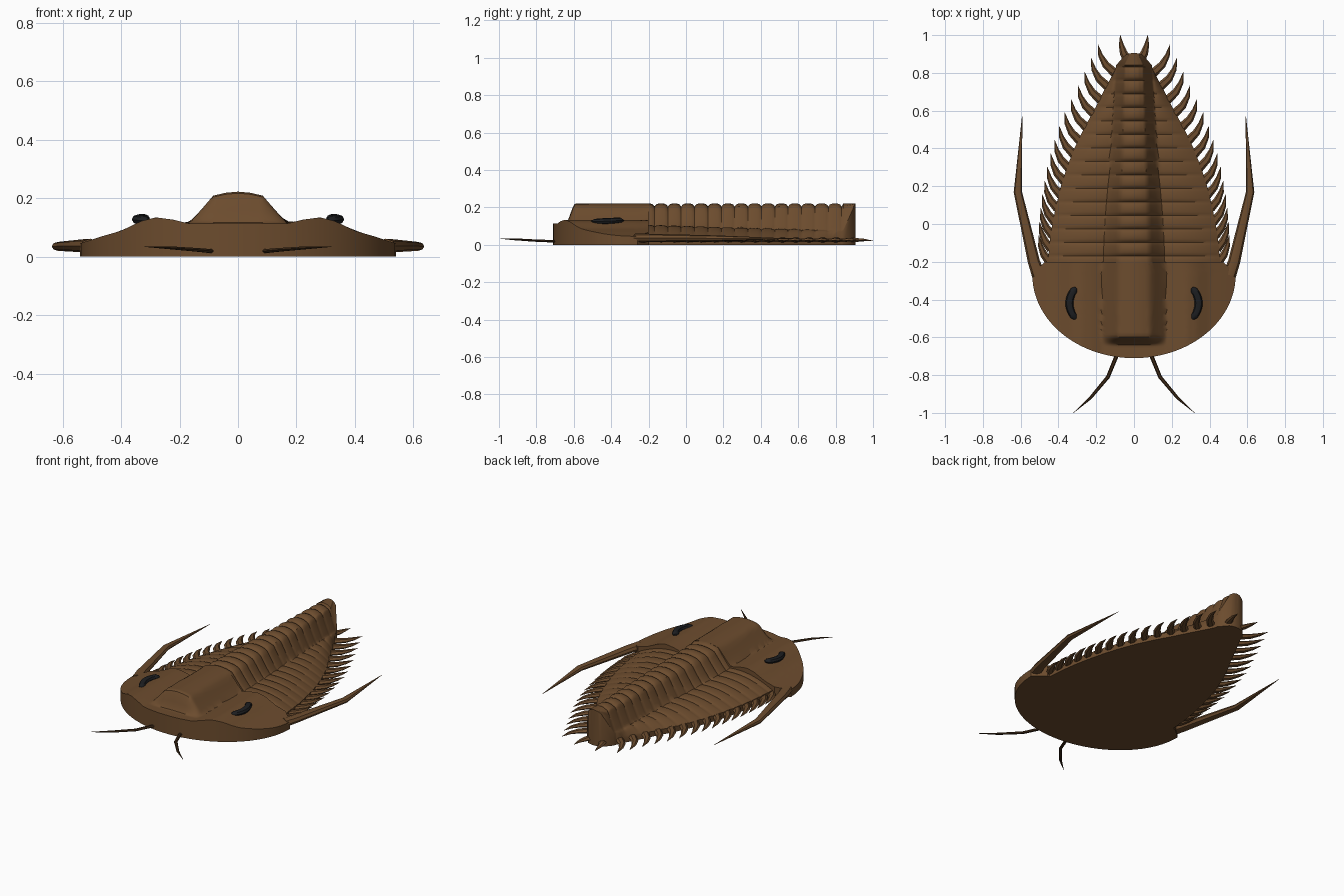
import bpy, bmesh, math
from mathutils import Vector

if "Cube" in bpy.data.objects:
    bpy.data.objects.remove(bpy.data.objects["Cube"])


def material(name, color):
    m = bpy.data.materials.new(name)
    m.diffuse_color = (*color, 1)
    m.use_nodes = True
    m.node_tree.nodes["Principled BSDF"].inputs["Base Color"].default_value = m.diffuse_color
    return m


BROWN = material("shell brown", (0.150, 0.072, 0.027))
DARK = material("dark brown", (0.050, 0.024, 0.009))
BLACK = material("eye black", (0.012, 0.013, 0.015))


def lerp(pts, v):
    """Piecewise linear lookup in a list of (position, value)."""
    if v <= pts[0][0]:
        return pts[0][1]
    for (a, fa), (b, fb) in zip(pts, pts[1:]):
        if v <= b:
            return fa + (fb - fa) * (v - a) / (b - a)
    return pts[-1][1]


def smooth(a, b, v):
    t = min(max((v - a) / (b - a), 0), 1)
    return t * t * (3 - 2 * t)


def finish(bm, name, mat, angle=40):
    bmesh.ops.recalc_face_normals(bm, faces=bm.faces)
    me = bpy.data.meshes.new(name)
    bm.to_mesh(me)
    bm.free()
    me.materials.append(mat)
    me.shade_smooth()
    me.set_sharp_from_angle(angle=math.radians(angle))
    ob = bpy.data.objects.new(name, me)
    bpy.context.collection.objects.link(ob)
    return ob


def shell(name, rows, height, cols=56):
    """Solid with flat base and outline rows (y, half width), topped by height(x, y)."""
    bm = bmesh.new()
    top, base = [], []
    for y, w in rows:
        xs = [w * (2 * i / cols - 1) for i in range(cols + 1)]
        top.append([bm.verts.new((x, y, height(x, y, w))) for x in xs])
        base.append([bm.verts.new((s * w, y, 0)) for s in (-1, 1)])
    for j in range(len(rows) - 1):
        a, b, c, d = top[j], top[j + 1], base[j], base[j + 1]
        for i in range(cols):
            bm.faces.new((a[i], a[i + 1], b[i + 1], b[i]))
        bm.faces.new((c[0], a[0], b[0], d[0]))
        bm.faces.new((c[1], d[1], b[-1], a[-1]))
        bm.faces.new((c[0], d[0], d[1], c[1]))
    for t, b in ((top[0], base[0]), (top[-1], base[-1])):
        bm.faces.new([b[0], *t, b[1]])
    return finish(bm, name, BROWN)


def tube(bm, path, radii, flat=1.0, sides=8):
    """Tapered tube through path; flat scales its vertical thickness."""
    pts = [Vector(p) for p in path]
    rings = []
    for i, p in enumerate(pts):
        t = (pts[min(i + 1, len(pts) - 1)] - pts[max(i - 1, 0)]).normalized()
        side = t.cross(Vector((0, 0, 1))).normalized()
        up = side.cross(t) * flat
        rings.append([bm.verts.new(p + radii[i] * (side * math.cos(k * math.tau / sides)
                      + up * math.sin(k * math.tau / sides))) for k in range(sides)])
    for a, b in zip(rings, rings[1:]):
        for k in range(sides):
            n = (k + 1) % sides
            bm.faces.new((a[k], a[n], b[n], b[k]))
    bm.faces.new(rings[0])
    bm.faces.new(rings[-1])


# central lobe cross-section, 0 at its crest to 1 at the furrow
LOBE = [(0, 1), (0.25, 0.97), (0.5, 0.88), (0.75, 0.42), (1, 0)]

# head shield: half ellipse with cut rear corners and a raised central lobe
CHEEK = [(0, 0.115), (0.17, 0.113), (0.22, 0.126), (0.28, 0.134), (0.33, 0.122),
         (0.40, 0.088), (0.47, 0.068), (0.54, 0.045)]


def head_height(x, y, w):
    x = abs(x)
    lobe = lerp(LOBE, x / 0.17) * smooth(-0.645, -0.59, y)
    return lerp(CHEEK, x) + 0.107 * lobe


head_rows = [(-0.2, 0.47), (-0.23, 0.505), (-0.26, 0.54)]
for i in range(1, 40):
    a = math.radians(90 * i / 39.3)
    head_rows.append((-0.27 - 0.44 * math.sin(a), 0.538 * math.cos(a)))
shell("head_shield", head_rows, head_height)

# segmented body: ribbed, tapering to a rounded tail
START, STEP, SEGMENTS = -0.24, 0.0715, 16
WIDTH = [(-0.25, 0.46), (-0.1, 0.447), (0, 0.433), (0.1, 0.412), (0.2, 0.387),
         (0.3, 0.355), (0.4, 0.316), (0.5, 0.268), (0.6, 0.213), (0.7, 0.162),
         (0.8, 0.108), (0.84, 0.09)]


def body_width(y):
    if y > 0.83:
        return max(0.095 * math.sqrt(max(1 - ((y - 0.83) / 0.075) ** 2, 0)), 0.012)
    return lerp(WIDTH, y)


def body_height(x, y, w):
    x = abs(x)
    k = min(max((y + 0.25) / 1.15, 0), 1)
    r = 0.165 - 0.075 * k
    ridge = abs(math.sin(math.pi * (y - START) / STEP)) ** 0.45 if y < 0.84 else 1
    if x < r:
        side = 0.105 - 0.03 * k
        z = side + (0.222 - side) * lerp(LOBE, x / r)
    else:
        t = (x - r) / max(w - r, 0.02)
        z = (0.105 - 0.03 * k) * (1 - t ** 1.8) + (0.045 - 0.015 * k) * t ** 1.8
        z += 0.012 * math.sin(math.pi * min(t, 1)) * (1 - k)
    return z * (0.925 + 0.075 * ridge)


body_rows = [START + STEP * i / 8 for i in range(SEGMENTS * 8 - 6)]
body_rows += [0.895, 0.9, 0.903, 0.905]
shell("segmented_body", [(y, body_width(y)) for y in sorted(body_rows)], body_height)

# eyes, cheek spines, antennae, one per side
for name, s in (("left", -1), ("right", 1)):
    bm = bmesh.new()
    path = []
    for i in range(13):
        t = i / 6 - 1
        path.append((s * (0.342 - 0.034 * t * t), -0.42 + 0.083 * t, 0.127 + 0.004 * t))
    tube(bm, path, [0.008] + [0.018 + 0.003 * math.sin(math.pi * i / 12)
                              for i in range(1, 12)] + [0.008], 0.8)
    finish(bm, name + "_eye", BLACK)

    bm = bmesh.new()
    tube(bm, [(s * 0.505, -0.27, 0.036), (s * 0.53, -0.2, 0.037),
              (s * 0.615, 0.17, 0.035), (s * 0.592, 0.57, 0.033)],
         [0.036, 0.032, 0.022, 0.001], 0.7)
    finish(bm, name + "_cheek_spine", BROWN)

    bm = bmesh.new()
    tube(bm, [(s * 0.085, -0.68, 0.018), (s * 0.138, -0.81, 0.023),
              (s * 0.23, -0.92, 0.03), (s * 0.32, -0.999, 0.034)],
         [0.011, 0.010, 0.008, 0.001], 0.7, 6)
    finish(bm, name + "_antenna", DARK)

    # row of curved spines along the body edge
    bm = bmesh.new()
    for i in range(SEGMENTS):
        k = i / (SEGMENTS - 1)
        y = -0.205 + STEP * i
        w = body_width(min(y, 0.83)) - 0.012
        dx, dy = 0.06 + 0.035 * k, 0.145 + 0.01 * k
        if i == SEGMENTS - 1:
            w, dx, dy = 0.035, 0.038, 0.132
        z = 0.026
        tube(bm, [(s * w, y, z), (s * (w + dx * 0.55), y + dy * 0.3, z),
                  (s * (w + dx * 0.85), y + dy * 0.62, z),
                  (s * (w + dx), y + dy, z - 0.004)],
             [0.024, 0.020, 0.013, 0.001], 0.6, 6)
    finish(bm, name + "_body_spines", BROWN)
